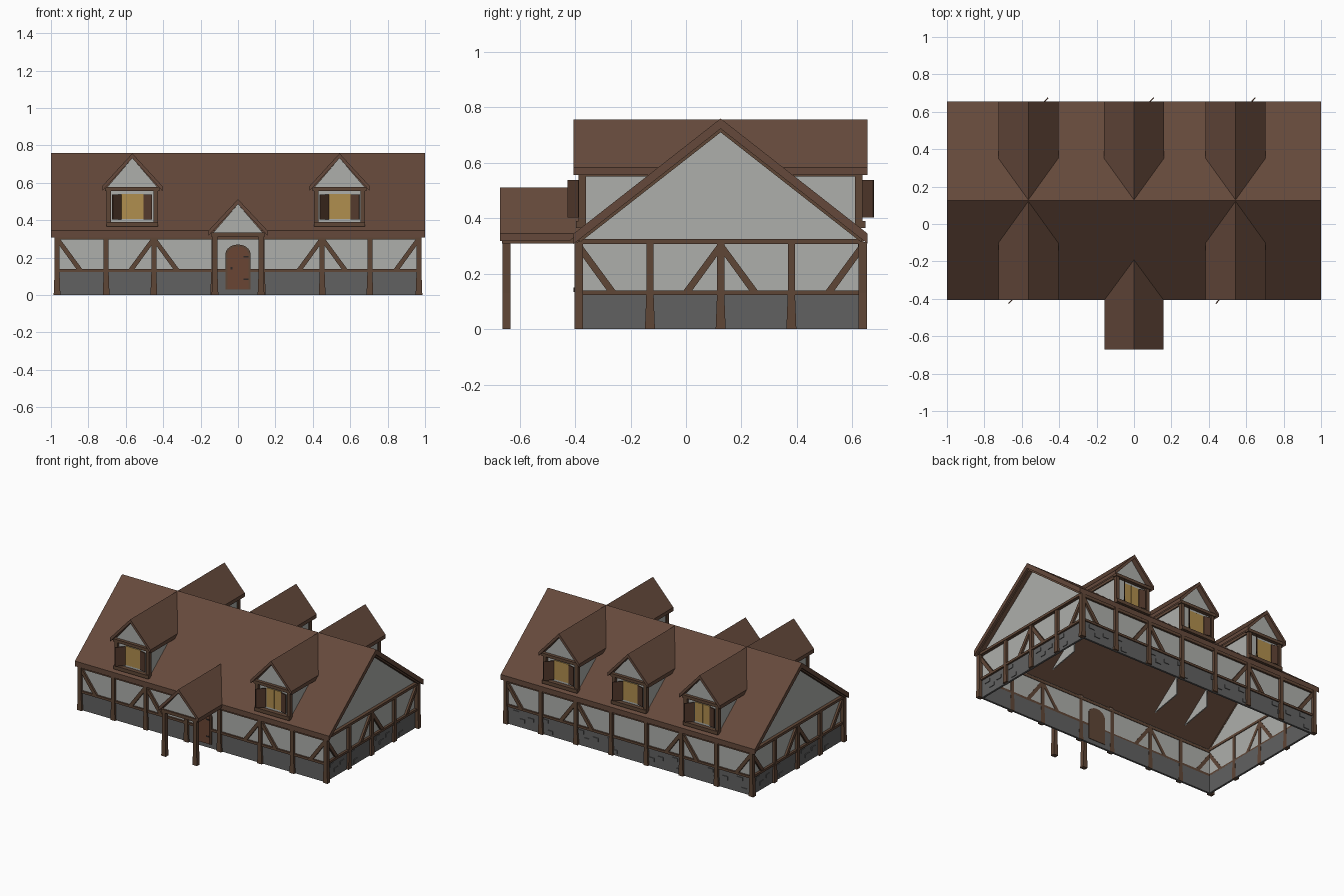
import bpy, bmesh, math
from mathutils import Matrix, Vector

if "Cube" in bpy.data.objects:
    bpy.data.objects.remove(bpy.data.objects["Cube"])


def material(name, r, g, b):
    m = bpy.data.materials.new(name)
    m.diffuse_color = [((c / 255 + 0.055) / 1.055) ** 2.4 for c in (r, g, b)] + [1]
    m.use_nodes = True
    m.node_tree.nodes["Principled BSDF"].inputs["Base Color"].default_value = m.diffuse_color
    return m


ROOF = material("roof brown", 101, 73, 59)
TIMBER = material("timber brown", 95, 70, 54)
PLASTER = material("plaster grey", 174, 175, 171)
STONE = material("stone grey", 97, 97, 97)
GLASS = material("window yellow", 176, 142, 78)
DOOR = material("door brown", 106, 69, 52)
SHUTTER = material("shutter brown", 84, 58, 45)
IRON = material("iron dark", 45, 40, 38)

MID, RIDGE, PITCH, HALF = 0.125, 0.76, 0.783, 0.53   # main roof line


def frame(cx, cy, deg):
    """Local axes: u along a wall, d outward, z up. 0 degrees faces the front."""
    c, s = math.cos(math.radians(deg)), math.sin(math.radians(deg))
    return Matrix(((c, s, 0, cx), (s, -c, 0, cy), (0, 0, 1, 0), (0, 0, 0, 1)))


def solid(name, fr, profile, d0, d1, mat, clip=0):
    """Extrude a (u, z) profile from depth d0 to d1; clip=+-1 trims it at the main roof."""
    bm = bmesh.new()
    a = [bm.verts.new(fr @ Vector((u, d0, z))) for u, z in profile]
    b = [bm.verts.new(fr @ Vector((u, d1, z))) for u, z in profile]
    bm.faces.new(a)
    bm.faces.new(b)
    n = len(a)
    for i in range(n):
        bm.faces.new((a[i], a[(i + 1) % n], b[(i + 1) % n], b[i]))
    bmesh.ops.recalc_face_normals(bm, faces=bm.faces[:])
    if clip:
        bmesh.ops.bisect_plane(bm, geom=bm.verts[:] + bm.edges[:] + bm.faces[:],
                               plane_co=(0, MID, RIDGE - 0.015),
                               plane_no=(0, clip * PITCH, 1), clear_inner=True)
    me = bpy.data.meshes.new(name)
    bm.to_mesh(me)
    bm.free()
    me.materials.append(mat)
    ob = bpy.data.objects.new(name, me)
    bpy.context.collection.objects.link(ob)
    return ob


def box(name, fr, u0, u1, z0, z1, d0, d1, mat, clip=0):
    return solid(name, fr, [(u0, z0), (u1, z0), (u1, z1), (u0, z1)], d0, d1, mat, clip)


def chevron(half, top, eave, thick):
    return [(-half, eave), (0, top), (half, eave),
            (half, eave - thick), (0, top - thick), (-half, eave - thick)]


def post(fr, u, d, top):
    """Post with a flared foot."""
    w = 0.013
    solid("post", fr, [(u - w - .005, 0), (u + w + .005, 0), (u + w, .13),
                       (u + w, top), (u - w, top), (u - w, .13)],
          d - .015, d + .015, TIMBER)


def brace(fr, u, side, d):
    p = u + side * 0.012
    solid("brace", fr, [(p, .305), (p, .265), (p + side * .092, .138), (p + side * .123, .138)],
          d - .012, d + .012, TIMBER)


FRONT, BACK = frame(0, MID, 0), frame(0, MID, 180)
RIGHT, LEFT = frame(0, MID, 90), frame(0, MID, -90)

# main roof
solid("main_roof", RIGHT, chevron(HALF, RIDGE, RIDGE - HALF * PITCH, .037), -1, 1, ROOF)


def wall(fr, half, plane, posts, braces, top, stones):
    box("stone_base", fr, -half, half, 0, .13, plane - .01, plane + .004, STONE)
    box("plaster_wall", fr, -half, half, .13, top, plane - .008, plane, PLASTER)
    for u in posts:
        post(fr, u, plane + .004, .315)
    for u, side in braces:
        brace(fr, u, side, plane + .002)
    if stones:
        start = -half + .045
        while start < half - .1:
            for off, z in ((0, .085), (.045, .038), (.115, .062), (.23, .085), (.265, .015)):
                if start + off + .043 < half:
                    box("raised_stone", fr, start + off, start + off + .043, z, z + .025,
                        plane, plane + .009, STONE)
            start += .51


# long walls
front_posts = [s * x for s in (-1, 1) for x in (.9675, .705, .45, .13)]
front_braces = [(-.9675, 1), (.9675, -1), (-.45, 1), (-.45, -1), (.45, 1), (.45, -1)]
back_posts = [-.9675 + i * 1.935 / 7 for i in range(8)]
back_braces = [(back_posts[i], s) for i in (0, 2, 5, 7) for s in (-1, 1)
               if abs(back_posts[i] + s * .1) < .96]
wall(FRONT, .955, .508, front_posts, front_braces, .32, False)
wall(BACK, .955, .508, back_posts, back_braces, .32, True)
for fr in (FRONT, BACK):
    box("top_plate", fr, -.97, .97, .296, .314, .496, .522, TIMBER)
box("back_rail", BACK, -.96, .96, .124, .14, .498, .52, TIMBER)
for s in (-1, 1):
    box("front_rail", FRONT, s * .066, s * .96, .124, .14, .498, .52, TIMBER)

# end walls and gables
for fr in (RIGHT, LEFT):
    wall(fr, .508, .955, (-.255, 0, .255),
         ((-.513, 1), (.513, -1), (0, 1), (0, -1)), .32, True)
    box("end_rail", fr, -.51, .51, .124, .14, .945, .972, TIMBER)
    box("end_top_plate", fr, -.515, .515, .308, .326, .942, .978, TIMBER)
    solid("gable_plaster", fr, [(-.505, .322), (.505, .322), (0, .724)], .947, .955, PLASTER)
    solid("gable_rafters", fr, chevron(.51, .728, .329, .018), .945, .985, TIMBER)


def dormer(cx, deg):
    fr = frame(cx, MID, deg)
    clip = -1 if deg == 0 else 1
    solid("dormer_roof", fr, chevron(.16, .757, .583, .026), 0, HALF, ROOF, clip)
    solid("dormer_gable", fr, [(-.14, .57), (.14, .57), (0, .732)], .488, .495, PLASTER)
    box("dormer_wall", fr, -.125, .125, .365, .575, .485, .492, PLASTER)
    box("dormer_lintel", fr, -.145, .145, .557, .578, .485, .518, TIMBER)
    box("dormer_sill", fr, -.137, .137, .365, .39, .485, .522, TIMBER)
    for s in (-1, 1):
        box("dormer_post", fr, s * .113, s * .137, .365, .56, .485, .512, TIMBER)
        # cheek wall, running in under the roof
        side = fr @ Matrix.Translation((s * .125, 0, 0)) @ Matrix.Rotation(math.pi / 2, 4, 'Z')
        solid("dormer_cheek", side, [(.49, .37), (.49, .578), (.22, .578), (.22, .42)],
              -.004, .004, PLASTER)
        box("dormer_side_plate", fr, s * .118, s * .137, .55, .57, .2, .49, TIMBER, clip)
    # window with two open shutters
    box("window_glass", fr, -.06, .06, .405, .54, .49, .497, GLASS)
    box("window_bar", fr, -.003, .003, .405, .54, .49, .499, GLASS)
    for s, ang in ((-1, -48), (1, 14)):
        hinge = fr @ Matrix.Translation((s * .06, .5, 0)) @ Matrix.Rotation(math.radians(ang), 4, 'Z')
        box("shutter", hinge, 0, s * (.068 if s < 0 else .047), .403, .538, -.003, .003, SHUTTER)


for x in (-.565, .543):
    dormer(x, 0)
for x in (-.565, 0, .543):
    dormer(x, 180)

# porch
solid("porch_roof", FRONT, chevron(.157, .512, .345, .027), .25, .795, ROOF, -1)
solid("porch_gable", FRONT, [(-.135, .33), (.135, .33), (0, .486)], .77, .777, PLASTER)
box("porch_beam", FRONT, -.142, .142, .31, .333, .76, .788, TIMBER)
for s in (-1, 1):
    post(FRONT, s * .123, .772, .315)
    box("porch_side_beam", FRONT, s * .112, s * .137, .31, .33, .5, .785, TIMBER)


# arched door
def arch(w, z0, spring, top):
    return [(-w, z0), (w, z0)] + [(w * math.cos(a), spring + (top - spring) * math.sin(a))
                                  for a in (math.pi * i / 10 for i in range(11))]


solid("door_frame", FRONT, arch(.068, .03, .215, .27), .495, .52, TIMBER)
solid("door", FRONT, arch(.056, .032, .212, .258), .498, .524, DOOR)
box("door_handle", FRONT, -.04, -.03, .135, .15, .522, .53, IRON)
for z in (.08, .2):
    box("door_hinge", FRONT, .03, .055, z, z + .008, .522, .527, IRON)
